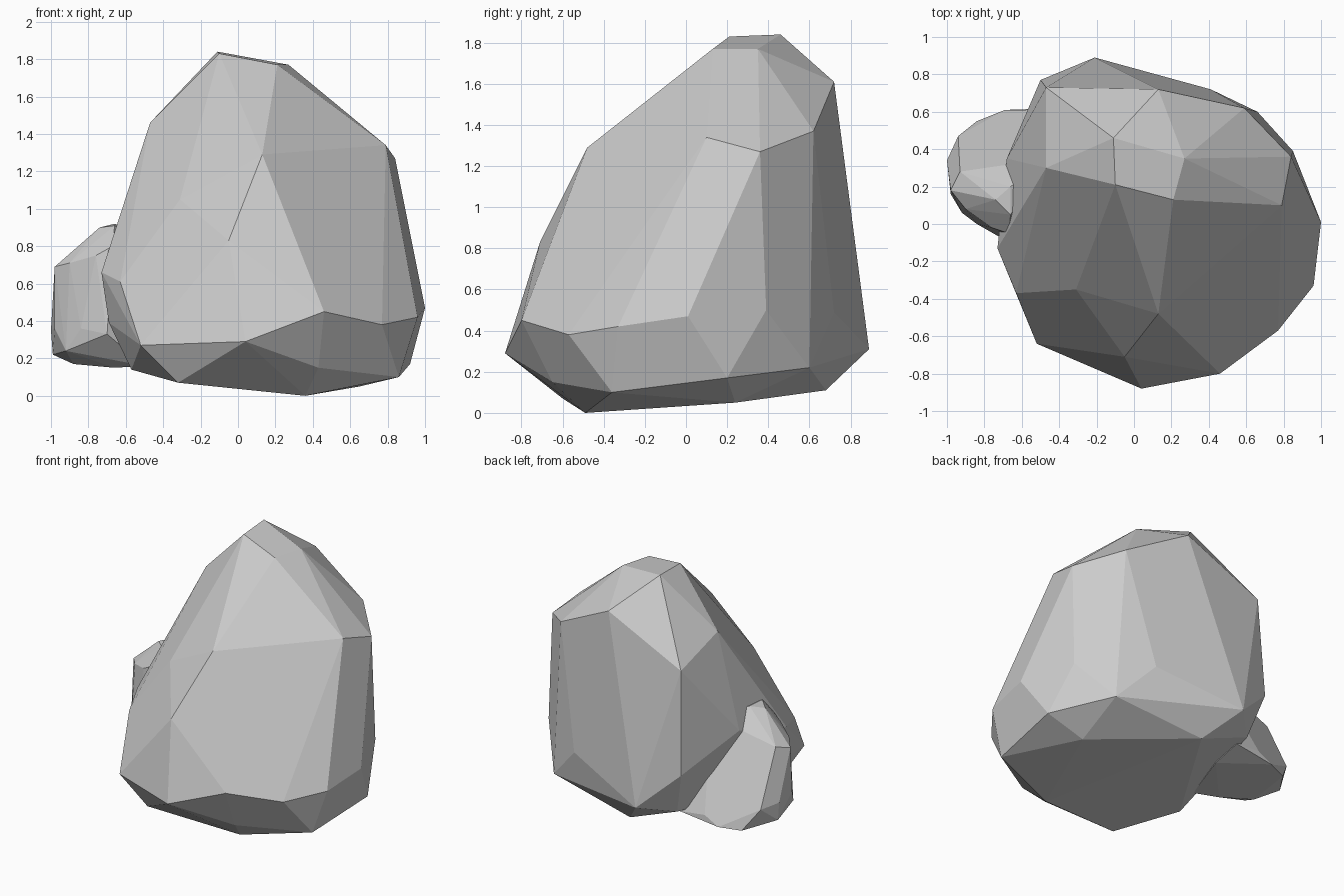
import bpy
import bmesh
from math import radians
from mathutils import Vector

# Remove the default object only
default_object = bpy.data.objects.get("Cube")
if default_object:
    bpy.data.objects.remove(default_object, do_unlink=True)


def make_material(name, grey):
    """One flat grey, shown in the viewport and in renders."""
    material = bpy.data.materials.new(name)
    material.use_nodes = True
    colour = (grey, grey, grey, 1)
    material.diffuse_color = colour
    shader = material.node_tree.nodes["Principled BSDF"]
    shader.inputs["Base Color"].default_value = colour
    shader.inputs["Roughness"].default_value = 0.9
    return material


def make_stone(name, corner_rings, material):
    """Stretch a faceted convex skin over rings of corners (in hundredths)."""
    mesh_builder = bmesh.new()
    for ring in corner_rings:
        for corner in ring:
            mesh_builder.verts.new(Vector(corner) / 100)
    bmesh.ops.convex_hull(mesh_builder, input=mesh_builder.verts[:])

    # Drop corners that ended up inside the skin
    loose = [vert for vert in mesh_builder.verts if not vert.link_faces]
    bmesh.ops.delete(mesh_builder, geom=loose, context="VERTS")

    # Merge nearly level triangles into broad chiselled facets
    bmesh.ops.dissolve_limit(
        mesh_builder,
        angle_limit=radians(4),
        verts=mesh_builder.verts[:],
        edges=mesh_builder.edges[:],
    )
    bmesh.ops.recalc_face_normals(mesh_builder, faces=mesh_builder.faces[:])

    mesh = bpy.data.meshes.new(name)
    mesh_builder.to_mesh(mesh)
    mesh_builder.free()
    mesh.materials.append(material)
    mesh.shade_flat()
    stone = bpy.data.objects.new(name, mesh)
    bpy.context.collection.objects.link(stone)
    return stone


stone_grey = make_material("stone grey", 0.6)

# Large boulder: peak, shoulders, waist, skirt and underside
boulder_peak = [(-11, 46, 184), (-10, 21, 183), (27, 35, 177), (21, 13, 177)]
boulder_shoulders = [
    (-47, 30, 146), (13, -48, 129), (79, 10, 134), (84, 36, 127),
    (59, 62, 137), (13, 72, 161), (-47, 73, 133), (-31, -35, 105),
]
boulder_waist = [
    (-5, -71, 83), (-63, -37, 61), (-73, -13, 66), (-68, 35, 80),
    (-50, 77, 58), (-17, 86, 53), (41, 72, 49), (85, 39, 50),
]
boulder_skirt = [
    (100, 1, 47), (96, -33, 42), (77, -57, 38), (46, -80, 45),
    (4, -88, 29), (-52, -64, 27), (-69, -12, 39), (-41, 69, 26),
    (-21, 89, 31), (66, 60, 22), (92, 20, 17),
]
boulder_underside = [
    (43, -65, 15), (86, -36, 10), (36, -49, 0), (-32, -60, 7),
    (-57, -20, 14), (-2, 68, 11), (65, 24, 5),
]
make_stone(
    "large_boulder",
    [boulder_peak, boulder_shoulders, boulder_waist,
     boulder_skirt, boulder_underside],
    stone_grey,
)

# Small stone leaning against the boulder
small_top = [
    (-66, 20, 92), (-74, 13, 90), (-66, 5, 91),
    (-93, 28, 72), (-98, 18, 69), (-90, 8, 71), (-76, -2, 75), (-67, -5, 80),
]
small_middle = [
    (-100, 34, 35), (-98, 16, 36), (-84, 0, 36), (-70, -8, 33), (-94, 47, 33),
]
small_base = [
    (-99, 34, 22), (-92, 6, 24), (-84, 55, 18), (-69, 61, 19),
    (-58, 61, 25), (-88, 20, 17), (-66, 10, 15), (-50, 2, 16),
]
small_buried = [(-45, 35, 85), (-38, 62, 23), (-38, 40, 18)]
make_stone(
    "small_stone",
    [small_top, small_middle, small_base, small_buried],
    stone_grey,
)
